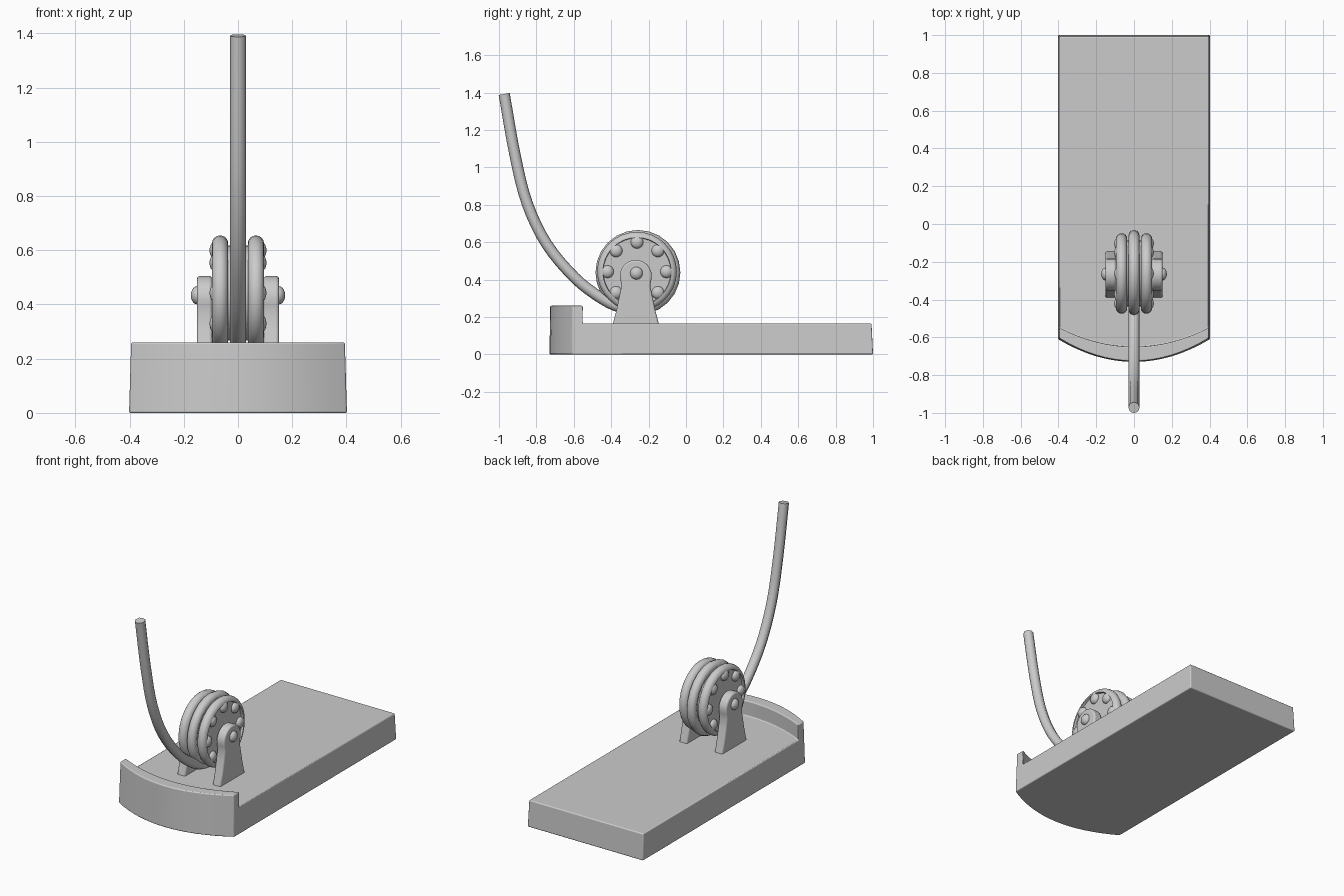
import bpy, bmesh, math
from mathutils import Vector

cube = bpy.data.objects.get("Cube")
if cube:
    bpy.data.objects.remove(cube, do_unlink=True)

grey = bpy.data.materials.new("plain_grey")
grey.use_nodes = True
colour = (0.6, 0.6, 0.6, 1)
grey.diffuse_color = colour
grey.node_tree.nodes["Principled BSDF"].inputs["Base Color"].default_value = colour

CY, CZ = -0.262, 0.442      # wheel centre


def finish(name, bm, bevel=0, angle=40):
    bmesh.ops.recalc_face_normals(bm, faces=bm.faces)
    mesh = bpy.data.meshes.new(name)
    bm.to_mesh(mesh)
    bm.free()
    obj = bpy.data.objects.new(name, mesh)
    bpy.context.collection.objects.link(obj)
    mesh.materials.append(grey)
    if bevel:
        mod = obj.modifiers.new("soft_edges", 'BEVEL')
        mod.width, mod.segments = bevel, 3
        mod.limit_method, mod.angle_limit = 'ANGLE', math.radians(40)
    bpy.ops.object.select_all(action='DESELECT')
    obj.select_set(True)
    bpy.context.view_layer.objects.active = obj
    bpy.ops.object.shade_smooth_by_angle(angle=math.radians(angle))
    return obj


def loft(bm, rings, closed=False):
    """Join equal rings of points with quads, capping open ends."""
    rows = [[bm.verts.new(p) for p in ring] for ring in rings]
    n = len(rows[0])
    pairs = list(zip(rows, rows[1:])) + ([(rows[-1], rows[0])] if closed else [])
    for a, b in pairs:
        for i in range(n):
            j = (i + 1) % n
            bm.faces.new((a[i], a[j], b[j], b[i]))
    if not closed:
        bm.faces.new(rows[0])
        bm.faces.new(rows[-1])


def lathe(name, profile, y, z, steps=32, angle=40):
    """Spin (x, radius) points around an axle parallel to x."""
    bm = bmesh.new()
    turns = [2 * math.pi * i / steps for i in range(steps)]
    loft(bm, [[(x, y + r * math.cos(t), z + r * math.sin(t)) for t in turns]
              for x, r in profile])
    return finish(name, bm, angle=angle)


# Base plate with a curved front and raised lip
bm = bmesh.new()
columns = []
for i in range(17):
    u = i / 8 - 1
    outer, inner = -0.73 + 0.12 * u * u, -0.65 + 0.1 * u * u
    section = [(outer, 0), (outer + 0.004, 0.26), (inner, 0.26),
               (inner, 0.165), (0.992, 0.165), (1.0, 0)]
    columns.append([(u * (0.402 - 0.03 * z), y, z) for y, z in section])
loft(bm, columns)
finish("base_plate", bm, 0.006)

# Wheel hub and two rounded flanges
lathe("wheel_hub", [(-0.06, 0.175), (0.06, 0.175)], CY, CZ)
for side, s in (("left", 1), ("right", -1)):
    rim = [(0.066 + 0.03 * math.cos(a), 0.183 + 0.03 * math.sin(a))
           for a in [math.pi * k / 8 for k in range(9)]]
    profile = [(0.082, 0.01), (0.082, 0.18)] + rim + [(0.036, 0.01)]
    lathe(side + "_flange", [(s * x, r) for x, r in profile], CY, CZ)

# Domed rivets around each flange, and the axle bolts
def dome(name, x, s, y, z, r, height):
    arc = [math.pi / 2 * k / 5 for k in range(5)] + [1.5]
    points = [(s * (x - 0.02), r)] + [(s * (x + height * math.sin(a)), r * math.cos(a)) for a in arc]
    lathe(name, points, y, z, 16, 60)


for side, s in (("left", 1), ("right", -1)):
    for k in range(8):
        t = k * math.pi / 4
        dome(f"{side}_rivet_{k + 1}", 0.082, s,
             CY + 0.158 * math.cos(t), CZ + 0.158 * math.sin(t), 0.034, 0.023)
    dome(side + "_axle_bolt", 0.15, s, -0.265, 0.434, 0.034, 0.024)
lathe("axle", [(-0.14, 0.04), (0.14, 0.04)], -0.265, 0.434, 16)

# Support brackets: flared foot, narrow neck, round head
head = [(0.085 * math.cos(a), 0.42 + 0.085 * math.sin(a))
        for a in [math.radians(-15 + 15 * k) for k in range(15)]]
right_edge = [(0.125, 0.155), (0.103, 0.24), (0.088, 0.31), (0.077, 0.365)]
outline = right_edge + head + [(-y, z) for y, z in reversed(right_edge)]
for side, s in (("left", 1), ("right", -1)):
    bm = bmesh.new()
    loft(bm, [[(s * x, y - 0.268, z) for y, z in outline] for x in (0.095, 0.151)])
    finish(side + "_bracket", bm, 0.01)


# Cord: swept from the free end onto the wheel
def sweep(name, path, radius, closed=False, sides=8):
    bm = bmesh.new()
    rings = []
    for i, p in enumerate(path):
        if closed:
            d = path[(i + 1) % len(path)] - path[i - 1]
        else:
            d = path[min(i + 1, len(path) - 1)] - path[max(i - 1, 0)]
        across = Vector((1, 0, 0))
        normal = d.normalized().cross(across)
        turns = [2 * math.pi * k / sides for k in range(sides)]
        rings.append([p + radius * (across * math.cos(t) + normal * math.sin(t)) for t in turns])
    loft(bm, rings, closed)
    finish(name, bm, angle=60)


def smooth_path(points, steps=4):
    pts = [points[0] * 2 - points[1]] + points + [points[-1] * 2 - points[-2]]
    path = []
    for a, b, c, d in zip(pts, pts[1:], pts[2:], pts[3:]):
        for k in range(steps):
            t = k / steps
            path.append(0.5 * (2 * b + (c - a) * t + (2 * a - 5 * b + 4 * c - d) * t * t
                               + (3 * b - a - 3 * c + d) * t ** 3))
    return path + [points[-1]]


tail = [(-0.972, 1.392), (-0.915, 1.07), (-0.85, 0.81), (-0.745, 0.59),
        (-0.595, 0.41), (-0.46, 0.305), (-0.36, 0.255), (-0.262, 0.243)]
sweep("cord_tail", smooth_path([Vector((0, y, z)) for y, z in tail]), 0.03)
loop = [2 * math.pi * k / 24 for k in range(24)]
sweep("cord_coil", [Vector((0, -0.257 + 0.197 * math.cos(t), 0.438 + 0.197 * math.sin(t)))
                    for t in loop], 0.03, True)
